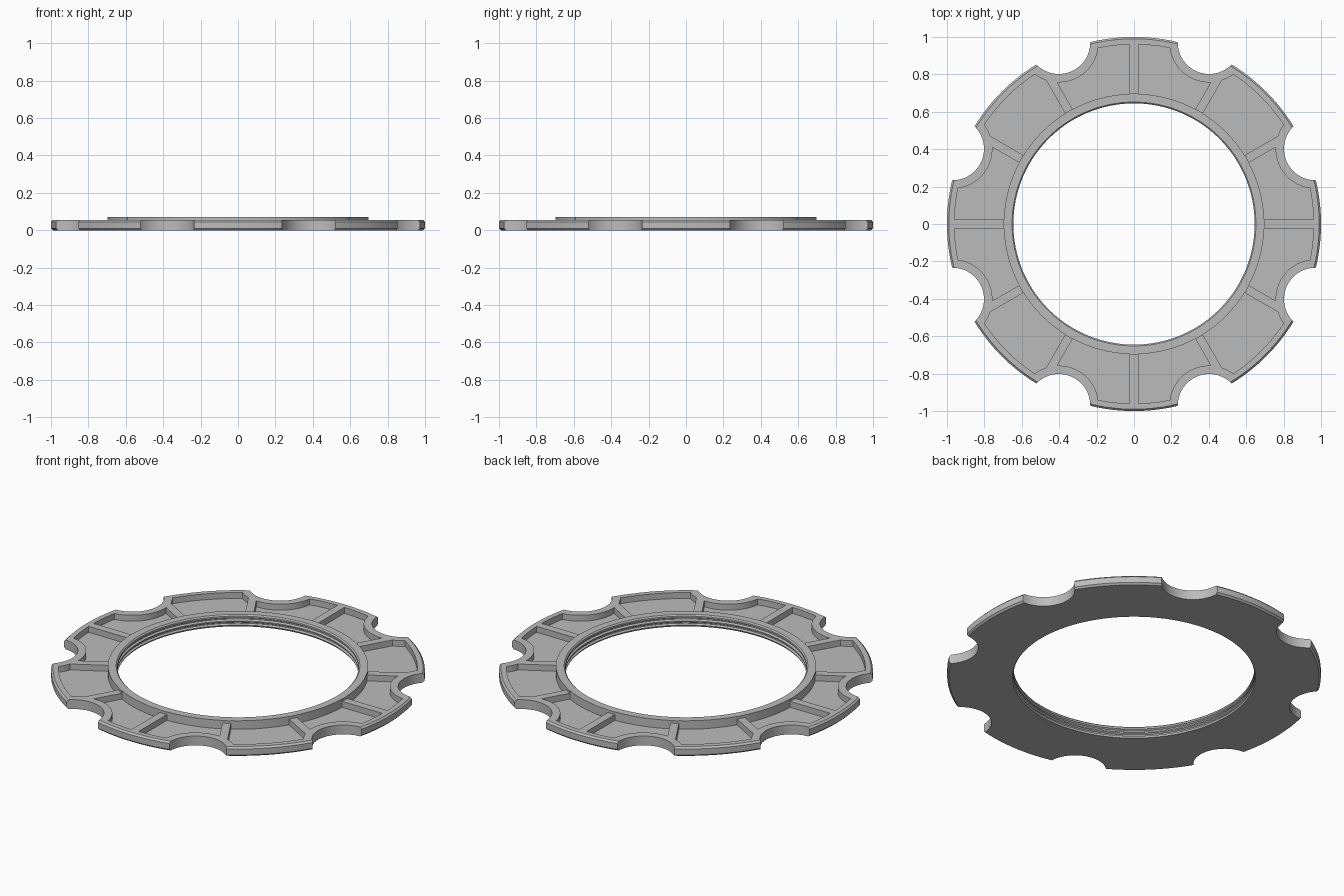
import bpy, bmesh
from math import pi, cos, sin, radians
from mathutils import Matrix, Vector

cube = bpy.data.objects.get("Cube")
if cube:
    bpy.data.objects.remove(cube, do_unlink=True)

SEGMENTS = 192
FLOOR, TOP, LIP = 0.02, 0.055, 0.07

grey = bpy.data.materials.new("plain grey")
grey.use_nodes = True
colour = (0.5, 0.5, 0.5, 1)
grey.diffuse_color = colour
grey.node_tree.nodes["Principled BSDF"].inputs["Base Color"].default_value = colour


def make_object(name, bm, helper=False):
    bmesh.ops.recalc_face_normals(bm, faces=bm.faces)
    mesh = bpy.data.meshes.new(name)
    bm.to_mesh(mesh)
    bm.free()
    mesh.materials.append(grey)
    obj = bpy.data.objects.new(name, mesh)
    bpy.context.collection.objects.link(obj)
    obj.hide_render = helper
    return obj


def lathe(name, profile, helper=False):
    """Spin a closed (radius, height) profile about the z axis."""
    bm = bmesh.new()
    rings = []
    for i in range(SEGMENTS):
        a = 2 * pi * i / SEGMENTS
        rings.append([bm.verts.new((r * cos(a), r * sin(a), z)) for r, z in profile])
    n = len(profile)
    for i in range(SEGMENTS):
        a, b = rings[i], rings[(i + 1) % SEGMENTS]
        for j in range(n):
            k = (j + 1) % n
            bm.faces.new((a[j], b[j], b[k], a[k]))
    return make_object(name, bm, helper)


def cylinders(name, radius):
    """Eight upright cylinders spaced around the rim."""
    bm = bmesh.new()
    for i in range(8):
        a = radians(22.5 + 45 * i)
        bmesh.ops.create_cone(bm, cap_ends=True, segments=64, radius1=radius,
                              radius2=radius, depth=0.4,
                              matrix=Matrix.Translation((1.05 * cos(a), 1.05 * sin(a), 0)))
    return make_object(name, bm, True)


def apply_cuts(obj, cutters):
    for cutter in cutters:
        mod = obj.modifiers.new(cutter.name, "BOOLEAN")
        mod.operation = "DIFFERENCE"
        mod.solver = "EXACT"
        mod.object = cutter
    bpy.context.view_layer.update()
    graph = bpy.context.evaluated_depsgraph_get()
    mesh = bpy.data.meshes.new_from_object(obj.evaluated_get(graph))
    obj.modifiers.clear()
    obj.data = mesh


# Ring body with chamfered rim, raised lip and grooved bore
ring = lathe("notched_ring", [
    (0.65, 0), (0.99, 0), (1.0, 0.01), (1.0, 0.045), (0.99, TOP),
    (0.698, TOP), (0.698, LIP), (0.652, LIP), (0.645, 0.063),
    (0.645, 0.053), (0.655, 0.047), (0.655, 0.041), (0.645, 0.035),
    (0.645, 0.028), (0.655, 0.022), (0.655, 0.016), (0.645, 0.01)])

# Pocket volume, interrupted by radial ribs and walls around the notches
pockets = lathe("pocket_cutter", [(0.696, FLOOR), (0.96, FLOOR), (0.96, 0.1), (0.696, 0.1)], True)
bm = bmesh.new()
for i in range(12):
    matrix = (Matrix.Rotation(radians(30 * i), 4, "Z") @ Matrix.Translation((0.83, 0, 0))
              @ Matrix.Diagonal(Vector((0.4, 0.046, 0.4, 1))))
    bmesh.ops.create_cube(bm, size=1, matrix=matrix)
ribs = make_object("rib_helper", bm, True)
walls = cylinders("notch_wall_helper", 0.213)
apply_cuts(pockets, [ribs, walls])

# Pockets and scalloped rim notches
notches = cylinders("notch_cutter", 0.168)
apply_cuts(ring, [pockets, notches])

for helper in (pockets, ribs, walls, notches):
    bpy.data.objects.remove(helper, do_unlink=True)

# Smooth curved walls while keeping the edges crisp
bpy.ops.object.select_all(action="DESELECT")
ring.select_set(True)
bpy.context.view_layer.objects.active = ring
bpy.ops.object.shade_smooth_by_angle(angle=radians(25))
